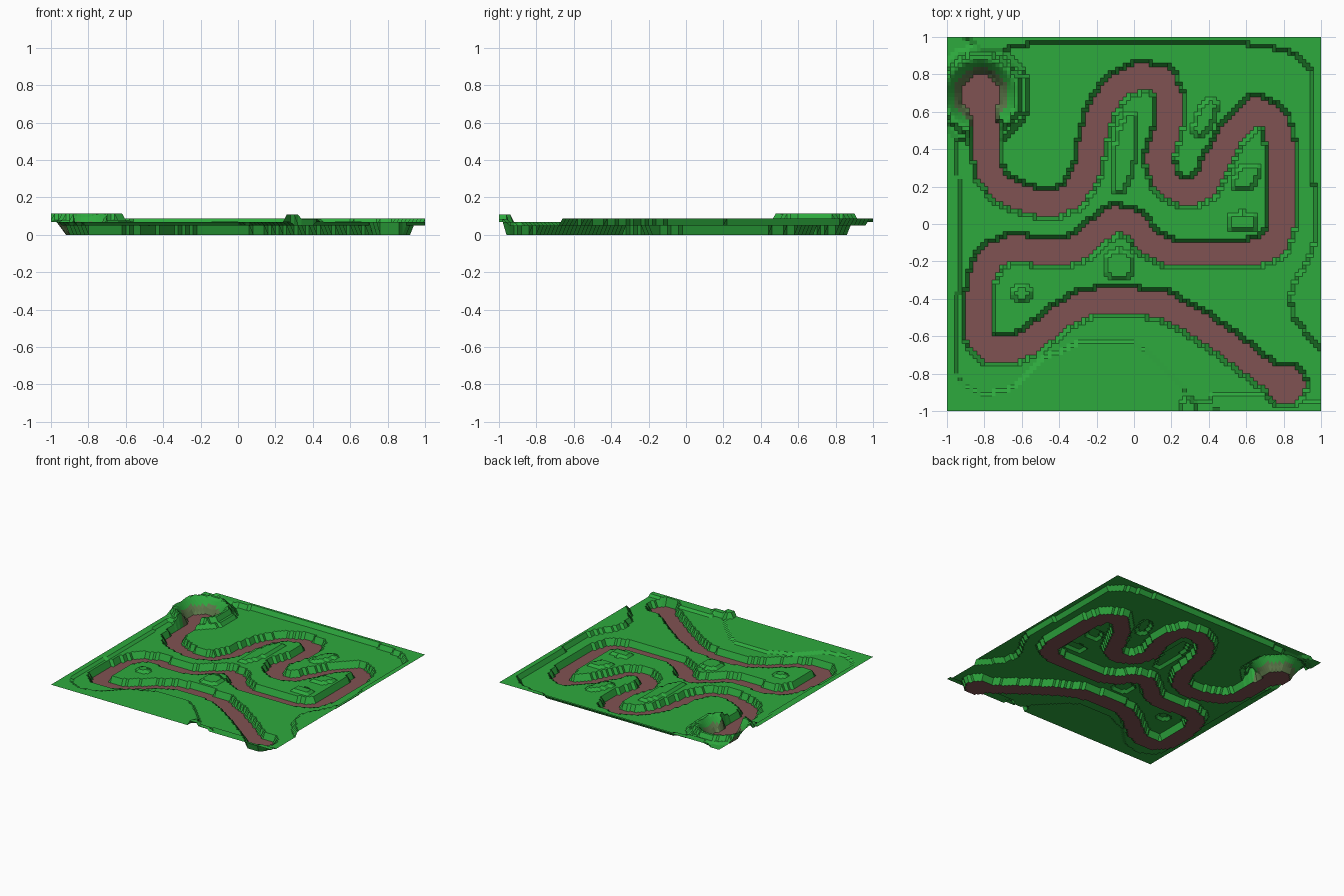
import bpy
import bmesh
from mathutils import Vector
from mathutils.geometry import intersect_point_line

cube = bpy.data.objects.get("Cube")
if cube:
    bpy.data.objects.remove(cube, do_unlink=True)

CELLS = 100
GROUND, WEST_RIM, EAST_RIM, CRATER_TOP = 0.05, 0.068, 0.086, 0.114

# Centre line of the sunken winding track
TRACK = [Vector(p) for p in (
    (-.82, .69), (-.79, .5), (-.78, .28), (-.7, .18), (-.6, .14), (-.45, .1),
    (-.33, .15), (-.25, .28), (-.22, .45), (-.18, .6), (-.1, .73), (.03, .79),
    (.15, .77), (.2, .65), (.18, .5), (.13, .35), (.17, .22), (.28, .16),
    (.38, .2), (.45, .35), (.53, .49), (.65, .61), (.75, .56), (.79, .4),
    (.79, 0), (.75, -.12), (.62, -.16), (.2, -.16), (.08, -.1), (0, 0),
    (-.1, .03), (-.18, -.03), (-.28, -.12), (-.4, -.16), (-.65, -.13),
    (-.77, -.18), (-.82, -.3), (-.83, -.6), (-.78, -.67), (-.68, -.68),
    (-.55, -.63), (-.4, -.5), (-.25, -.42), (-.05, -.41), (.15, -.43),
    (.35, -.54), (.55, -.68), (.7, -.8), (.81, -.86))]
START, END = TRACK[0], TRACK[-1]

# Outline of the low ground; everything beyond it is the raised rim
LOWLAND = (
    (-.95, .5), (-.97, .84), (-.88, .91), (-.72, .93), (-.55, .965),
    (.55, .965), (.7, .95), (.86, .91), (.95, .82), (.955, .5), (.965, -.1),
    (.93, -.2), (.88, -.28), (.83, -.38), (.85, -.5), (.9, -.56),
    (.95, -.63), (1.02, -.7), (1.02, -.95), (.9, -.95), (.72, -.91),
    (.42, -.91), (.4, -.97), (.3, -.98), (.27, -.88), (.15, -.75),
    (0, -.63), (-.3, -.63), (-.5, -.73), (-.63, -.87), (-.8, -.91),
    (-.93, -.85), (-.95, -.75), (-.93, 0))

# Low hillocks: centre, radii, lean, top height
HILLOCKS = (
    (-.08, -.22, .07, .08, 0, .07), (-.6, -.37, .045, .045, 0, .07),
    (.6, .25, .06, .07, .4, .07), (.58, .01, .08, .05, 0, .07),
    (.38, .57, .05, .1, .4, .07), (-.05, .38, .06, .22, .15, .07),
    (.29, -.98, .035, .05, 0, .108), (.37, -.98, .07, .04, 0, .085))


def track_distance(p):
    best = 9.0
    for a, b in zip(TRACK, TRACK[1:]):
        t = max(0.0, min(1.0, intersect_point_line(p, a, b)[1]))
        best = min(best, (p - a.lerp(b, t)).length)
    return best


def in_lowland(p):
    inside = False
    for (ax, ay), (bx, by) in zip(LOWLAND, LOWLAND[1:] + LOWLAND[:1]):
        if (ay > p.y) != (by > p.y) and p.x < ax + (p.y - ay) * (bx - ax) / (by - ay):
            inside = not inside
    return inside


def height(p):
    # Track bed with a round pad at each end
    r = (p - START).length
    if track_distance(p) < .078 or r < .12 or (p - END).length < .115:
        return 0.0
    h = GROUND
    if not in_lowland(p):
        h = EAST_RIM if p.x + p.y > .1 else WEST_RIM
    for x, y, rx, ry, lean, top in HILLOCKS:
        dx, dy = p.x - x, p.y - y
        if ((dx - lean * dy) / rx) ** 2 + (dy / ry) ** 2 < 1:
            h = max(h, top)
    # Crater wall and its outer slope around the starting pad
    if r < .185:
        return CRATER_TOP * (r - .1) / .085
    if r < .26:
        h = max(h, CRATER_TOP if r < .22 else WEST_RIM + .01)
    return h


def material(name, colour):
    m = bpy.data.materials.new(name)
    m.use_nodes = True
    m.diffuse_color = (*colour, 1)
    bsdf = m.node_tree.nodes["Principled BSDF"]
    bsdf.inputs["Base Color"].default_value = (*colour, 1)
    bsdf.inputs["Roughness"].default_value = .9
    return m


# Terrain sheet, with vertices raised to the height rule
bm = bmesh.new()
bmesh.ops.create_grid(bm, x_segments=CELLS, y_segments=CELLS, size=1)
for v in bm.verts:
    v.co.z = height(v.co.xy)

# Colours by height: earth bed, muddy lower crater wall, grass elsewhere
for f in bm.faces:
    centre = f.calc_center_median()
    low = min(v.co.z for v in f.verts)
    high = max(v.co.z for v in f.verts)
    near_start = (centre.xy - START).length < .18
    if high < .01:
        f.material_index = 1
    elif near_start and centre.z < .065 and low < .06:
        f.material_index = 2
    f.smooth = False

mesh = bpy.data.meshes.new("terrain")
bm.to_mesh(mesh)
bm.free()
mesh.materials.append(material("grass green", (.027, .4, .048)))
mesh.materials.append(material("earth brown", (.216, .085, .085)))
mesh.materials.append(material("muddy green", (.11, .19, .07)))
terrain = bpy.data.objects.new("terrain", mesh)
bpy.context.collection.objects.link(terrain)
